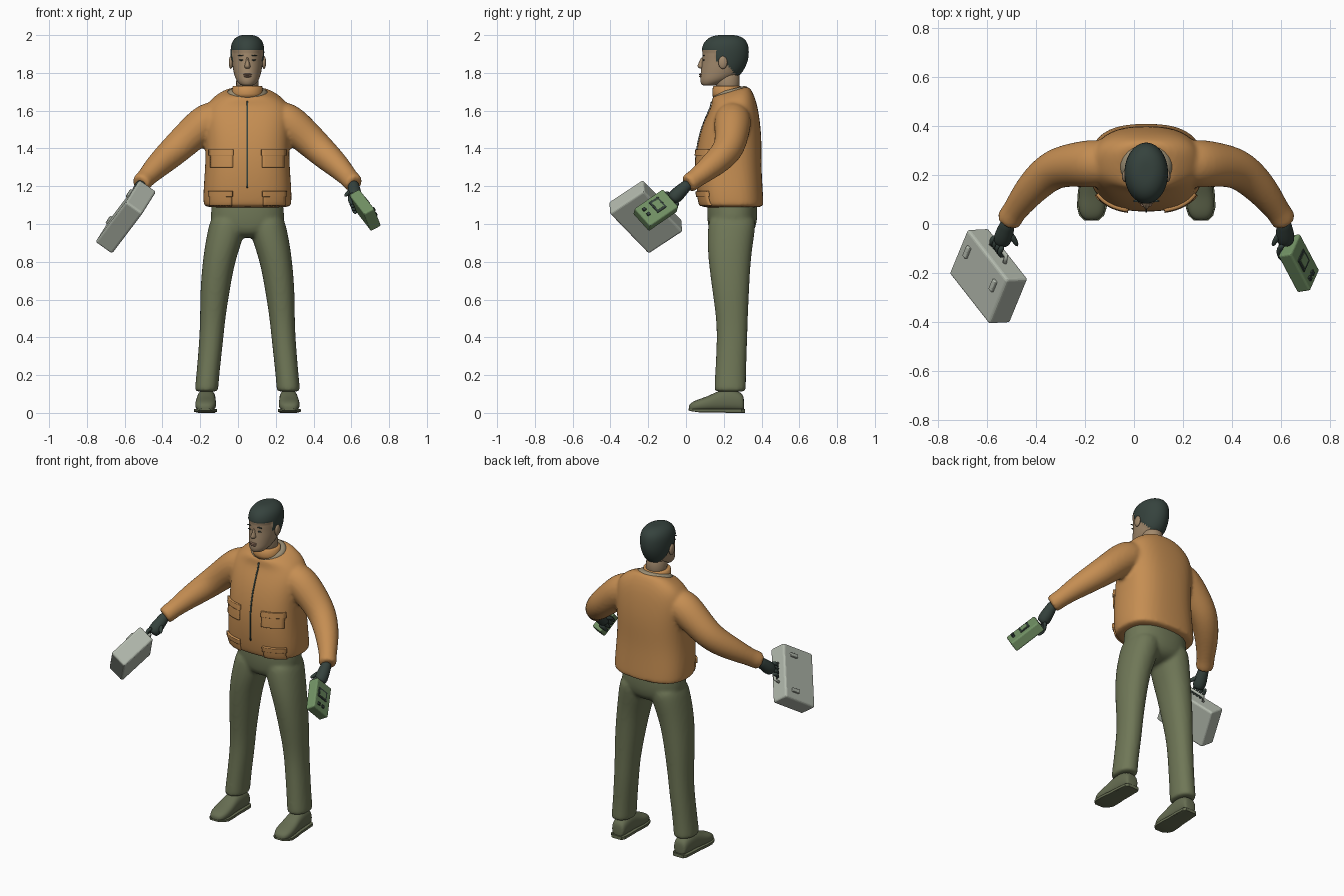
import bpy, bmesh, math
from mathutils import Vector, Matrix

cube = bpy.data.objects.get("Cube")
if cube:
    bpy.data.objects.remove(cube, do_unlink=True)

MID = 0.05  # x of the body's centre plane


def material(name, r, g, b):
    m = bpy.data.materials.new(name)
    m.use_nodes = True
    m.diffuse_color = (r, g, b, 1)
    m.node_tree.nodes["Principled BSDF"].inputs["Base Color"].default_value = (r, g, b, 1)
    return m


ORANGE = material("orange cloth", 0.56, 0.27, 0.085)
OLIVE = material("olive cloth", 0.16, 0.185, 0.095)
SHOE = material("olive leather", 0.135, 0.155, 0.085)
SKIN = material("skin", 0.36, 0.25, 0.15)
LIP = material("lip", 0.27, 0.16, 0.105)
DARK = material("dark green grey", 0.036, 0.055, 0.047)
SHIRT = material("tan shirt", 0.34, 0.28, 0.18)
GREY = material("pale grey", 0.45, 0.49, 0.42)
GREEN = material("device green", 0.17, 0.29, 0.13)


def finish(name, bm, mat, sub=0, voxel=0, bevel=0):
    bmesh.ops.recalc_face_normals(bm, faces=bm.faces[:])
    me = bpy.data.meshes.new(name)
    bm.to_mesh(me)
    bm.free()
    me.materials.append(mat)
    ob = bpy.data.objects.new(name, me)
    bpy.context.collection.objects.link(ob)
    if bevel:
        b = ob.modifiers.new("bevel", 'BEVEL')
        b.width, b.segments = bevel, 3
        return ob
    me.polygons.foreach_set("use_smooth", [True] * len(me.polygons))
    if sub:
        s = ob.modifiers.new("subdivide", 'SUBSURF')
        s.levels = s.render_levels = sub
    if voxel:
        r = ob.modifiers.new("union", 'REMESH')
        r.mode, r.voxel_size, r.use_smooth_shade = 'VOXEL', voxel, True
        k = ob.modifiers.new("soften", 'SMOOTH')
        k.factor, k.iterations = 0.5, 4
    return ob


def rings(bm, sections, n=20, power=2.0):
    """Skin a list of (centre, half axis U, half axis V) and cap both ends."""
    def curve(v):
        return math.copysign(abs(v) ** (2 / power), v)
    loops = []
    for c, u, v in sections:
        angles = [2 * math.pi * i / n for i in range(n)]
        loops.append([bm.verts.new(c + u * curve(math.cos(a)) + v * curve(math.sin(a))) for a in angles])
    for a, b in zip(loops, loops[1:]):
        for i in range(n):
            bm.faces.new((a[i], a[(i + 1) % n], b[(i + 1) % n], b[i]))
    bm.faces.new(loops[0])
    bm.faces.new(loops[-1])


def level(z, rx, y0, y1, x=MID, tilt=0.0):
    ry = (y1 - y0) / 2
    return Vector((x, (y0 + y1) / 2, z)), Vector((rx, 0, 0)), Vector((0, ry, tilt * ry))


def tube(bm, pts, radii, n=12):
    pts = [Vector(p) for p in pts]
    ref = Vector((0, 0, 1)) if abs((pts[-1] - pts[0]).normalized().z) < 0.85 else Vector((0, 1, 0))
    out = []
    for i, p in enumerate(pts):
        t = (pts[min(i + 1, len(pts) - 1)] - pts[max(i - 1, 0)]).normalized()
        u = t.cross(ref).normalized()
        out.append((p, u * radii[i], u.cross(t) * radii[i]))
    rings(bm, out, n)


def ball(bm, c, size):
    bmesh.ops.create_icosphere(bm, subdivisions=3, radius=1,
                               matrix=Matrix.Translation(c) @ Matrix.Diagonal((*size, 1)))


def box(bm, frame, c, size):
    bmesh.ops.create_cube(bm, size=1, matrix=frame @ Matrix.Translation(c) @ Matrix.Diagonal((*size, 1)))


def make_frame(c, x, y):
    x = Vector(x).normalized()
    z = x.cross(Vector(y)).normalized()
    return Matrix.Translation(c) @ Matrix((x, z.cross(x), z)).transposed().to_4x4()


# Jacket: torso and two sleeves fused into one skin
bm = bmesh.new()
rings(bm, [level(1.085, .228, .078, .408), level(1.10, .234, .07, .412), level(1.17, .236, .055, .408),
           level(1.30, .225, .046, .40), level(1.42, .222, .058, .402), level(1.52, .228, .085, .396),
           level(1.60, .228, .115, .382, tilt=.1), level(1.65, .205, .135, .365, tilt=.2),
           level(1.685, .155, .135, .345, tilt=.28), level(1.70, .115, .14, .33, tilt=.3),
           level(1.702, .10, .15, .32, tilt=.3)], 24, 2.6)
arm = [(.12, .25, 1.58, .085), (.21, .247, 1.548, .102), (.29, .243, 1.48, .092), (.37, .23, 1.405, .084),
       (.43, .185, 1.35, .076), (.49, .12, 1.295, .064), (.54, .05, 1.24, .05), (.55, .035, 1.23, .053),
       (.565, .01, 1.212, .05), (.567, .007, 1.21, .046)]
for s in (-1, 1):
    tube(bm, [(MID + s * a, b, c) for a, b, c, r in arm], [p[3] for p in arm], 20)
jacket = finish("jacket", bm, ORANGE, sub=2, voxel=.011)


def plate(name, x, z, hx, hz, thick, mat):
    """Thin panel laid onto the front of the jacket."""
    bm = bmesh.new()
    m = Matrix.Translation((x, -.1, z)) @ Matrix.Rotation(math.pi / 2, 4, 'X') @ Matrix.Diagonal((hx, hz, 1, 1))
    bmesh.ops.create_grid(bm, x_segments=8, y_segments=16, size=1, matrix=m)
    ob = finish(name, bm, mat)
    w = ob.modifiers.new("lay", 'SHRINKWRAP')
    w.target, w.wrap_method, w.offset = jacket, 'PROJECT', .003
    w.use_project_y, w.use_positive_direction, w.use_negative_direction = True, True, False
    t = ob.modifiers.new("thickness", 'SOLIDIFY')
    t.thickness, t.offset = thick, 0


plate("zipper", MID, 1.42, .004, .23, .004, DARK)
for s, side in ((-1, "right"), (1, "left")):
    plate(side + "_chest_pocket", MID + s * .135, 1.335, .058, .035, .012, ORANGE)
    plate(side + "_chest_flap", MID + s * .135, 1.378, .062, .016, .022, ORANGE)
    plate(side + "_hip_pocket", MID + s * .14, 1.125, .058, .025, .012, ORANGE)
    plate(side + "_hip_flap", MID + s * .14, 1.16, .062, .014, .022, ORANGE)

# Shirt, collar and neck
bm = bmesh.new()
rings(bm, [level(1.66, .10, .145, .33, tilt=.3), level(1.698, .108, .142, .325, tilt=.3),
           level(1.712, .085, .155, .31, tilt=.25)], 32)
finish("shirt_neckline", bm, SHIRT)
bm = bmesh.new()
rings(bm, [level(1.67, .082, .142, .292), level(1.69, .082, .14, .292), level(1.728, .08, .142, .29),
           level(1.731, .073, .149, .284)], 32)
finish("collar", bm, ORANGE)
bm = bmesh.new()
rings(bm, [level(1.68, .064, .16, .285), level(1.75, .06, .155, .285), level(1.83, .06, .14, .285)])
finish("neck", bm, SKIN, sub=1)

# Head, with hair picked out by a hairline rule
bm = bmesh.new()
rings(bm, [level(1.732, .028, .088, .15), level(1.74, .042, .08, .18), level(1.76, .06, .073, .235),
           level(1.79, .071, .076, .285), level(1.83, .079, .08, .31), level(1.87, .083, .086, .326),
           level(1.91, .086, .084, .33), level(1.95, .083, .092, .326), level(1.978, .068, .115, .308),
           level(1.993, .042, .15, .275), level(1.996, .02, .185, .24)], 24)
head = finish("head", bm, SKIN, sub=2)
me = bpy.data.meshes.new_from_object(head.evaluated_get(bpy.context.evaluated_depsgraph_get()))
head.modifiers.clear()
head.data = me
me.materials.append(DARK)


def hairline(y):
    if y < .16:
        return 1.918
    return 1.865 if y < .2 else 1.865 - (y - .2) * 1.2


lift = [(v, v.normal.copy()) for v in me.vertices if v.co.z > hairline(v.co.y)]
for f in me.polygons:
    f.material_index = int(f.center.z > hairline(f.center.y))
for v, normal in lift:
    v.co += normal * .005

bm = bmesh.new()
rings(bm, [level(1.888, .007, .08, .12), level(1.855, .010, .068, .12), level(1.838, .018, .057, .12),
           level(1.826, .016, .064, .12), level(1.822, .008, .075, .12)], 12)
finish("nose", bm, SKIN, sub=1)
bm = bmesh.new()
ball(bm, (MID, .079, 1.792), (.024, .010, .005))
ball(bm, (MID, .079, 1.782), (.021, .010, .006))
finish("lips", bm, LIP)
for s, side in ((-1, "right"), (1, "left")):
    for part, loc, size, mat in (("ear", (.088, .195, 1.855), (.011, .024, .034), SKIN),
                                 ("eye", (.033, .094, 1.868), (.013, .005, .004), DARK),
                                 ("eyebrow", (.035, .094, 1.893), (.019, .005, .003), DARK)):
        bm = bmesh.new()
        ball(bm, (MID + s * loc[0], loc[1], loc[2]), size)
        finish(side + "_" + part, bm, mat)

# Trousers: hips and two legs fused
bm = bmesh.new()
rings(bm, [level(.925, .07, .17, .30), level(.95, .14, .125, .355), level(1.0, .202, .113, .377),
           level(1.08, .192, .11, .38), level(1.16, .185, .12, .37), level(1.165, .17, .13, .36)], 24, 2.3)
leg = [(.112, .058, .155, .313, .217), (.118, .063, .148, .32, .217), (.2, .061, .153, .317, .21),
       (.38, .064, .163, .325, .192), (.5, .067, .16, .328, .184), (.65, .079, .138, .335, .172),
       (.8, .086, .118, .343, .152), (.9, .097, .112, .356, .127), (1.0, .10, .115, .372, .104),
       (1.05, .085, .13, .36, .1)]
for s in (-1, 1):
    rings(bm, [level(z, r, a, b, MID + s * dx) for z, r, a, b, dx in leg], 20, 2.2)
finish("trousers", bm, OLIVE, sub=2, voxel=.011)

# Shoes: rounded upper over a flat sole with a heel block
upper = [(.308, .034, .08), (.295, .045, .11), (.23, .05, .13), (.17, .051, .118), (.12, .056, .09),
         (.07, .057, .074), (.035, .047, .06), (.014, .025, .042)]
for s, side in ((-1, "right"), (1, "left")):
    def shoe_section(y, w, z0, z1):
        x = MID + s * (.215 + (.3 - y) * .03)
        return Vector((x, y, (z0 + z1) / 2)), Vector((w, 0, 0)), Vector((0, 0, (z1 - z0) / 2))
    bm = bmesh.new()
    rings(bm, [shoe_section(y, w, .008, h) for y, w, h in upper], 16, 2.5)
    finish(side + "_shoe", bm, SHOE, sub=2)
    bm = bmesh.new()
    rings(bm, [shoe_section(y, w + .004, .003 + max(0, .06 - y) * .2, .022) for y, w, h in upper], 16, 8)
    rings(bm, [shoe_section(y, w, 0, .02) for y, w in ((.312, .036), (.295, .048), (.21, .05))], 16, 8)
    finish(side + "_sole", bm, SHOE)
    bpy.context.view_layer.objects.active = bpy.data.objects[side + "_sole"]
    bpy.context.object.select_set(True)
    bpy.ops.object.shade_smooth_by_angle()
    bpy.context.object.select_set(False)

# Carrying case with handle and latches
case = make_frame((-.594, -.213, 1.038), (.163, -.208, .215), (.083, .171, .13))
bm = bmesh.new()
box(bm, case, (0, 0, 0), (.341, .23, .108))
finish("case", bm, GREY, bevel=.012)
bm = bmesh.new()
for x in (-.113, .11):
    box(bm, case, (x, .04, .056), (.024, .052, .02))
finish("case_latches", bm, GREY, bevel=.004)
bm = bmesh.new()
tube(bm, [case @ Vector(p) for p in ((-.06, .11, 0), (-.052, .145, 0), (.052, .145, 0), (.06, .11, 0))], [.009] * 4)
finish("case_handle", bm, GREY)

# Handheld device with screen and buttons
device = make_frame((.673, -.16, 1.073), (.085, -.16, -.11), (.04, .09, -.1))
bm = bmesh.new()
box(bm, device, (0, 0, 0), (.20, .132, .062))
finish("device", bm, GREEN, bevel=.009)
bm = bmesh.new()
box(bm, device, (-.015, -.008, .032), (.062, .075, .007))
for y in (-.03, .005):
    box(bm, device, (.062, y, .034), (.018, .018, .012))
finish("device_screen_and_buttons", bm, DARK, bevel=.002)
bm = bmesh.new()
box(bm, device, (-.015, -.008, .035), (.042, .052, .004))
finish("device_display", bm, GREEN, bevel=.001)

# Gloved hands, each gripping what it holds
grips = (("right", -1, case, (0, .18, .005), [(0, .185, .02), (0, .152, .03), (0, .13, .014), (0, .134, -.014)], 0),
         ("left", 1, device, (-.122, 0, -.005), [(-.13, 0, .0), (-.112, 0, -.03), (-.085, 0, -.044), (-.05, 0, -.042)], 1))
for side, s, frame, palm, finger, axis in grips:
    bm = bmesh.new()
    wrist = Vector((MID + s * .56, .02, 1.22))
    end = frame @ Vector(palm)
    tube(bm, [wrist, wrist.lerp(end, .3), wrist.lerp(end, .7), end, wrist.lerp(end, 1.1)],
         [.03, .032, .04, .038, .024])
    for i in range(4):
        shift = Vector((0, 0, 0))
        shift[axis] = (i - 1.5) * .023
        tube(bm, [frame @ (Vector(p) + shift) for p in finger], [.013, .013, .012, .009], 8)
    mid = wrist.lerp(end, .5)
    tube(bm, [mid, mid + Vector((-s * .032, -.03, -.012)), mid + Vector((-s * .05, -.068, -.03))],
         [.017, .014, .009], 8)
    finish(side + "_glove", bm, DARK, sub=1)
